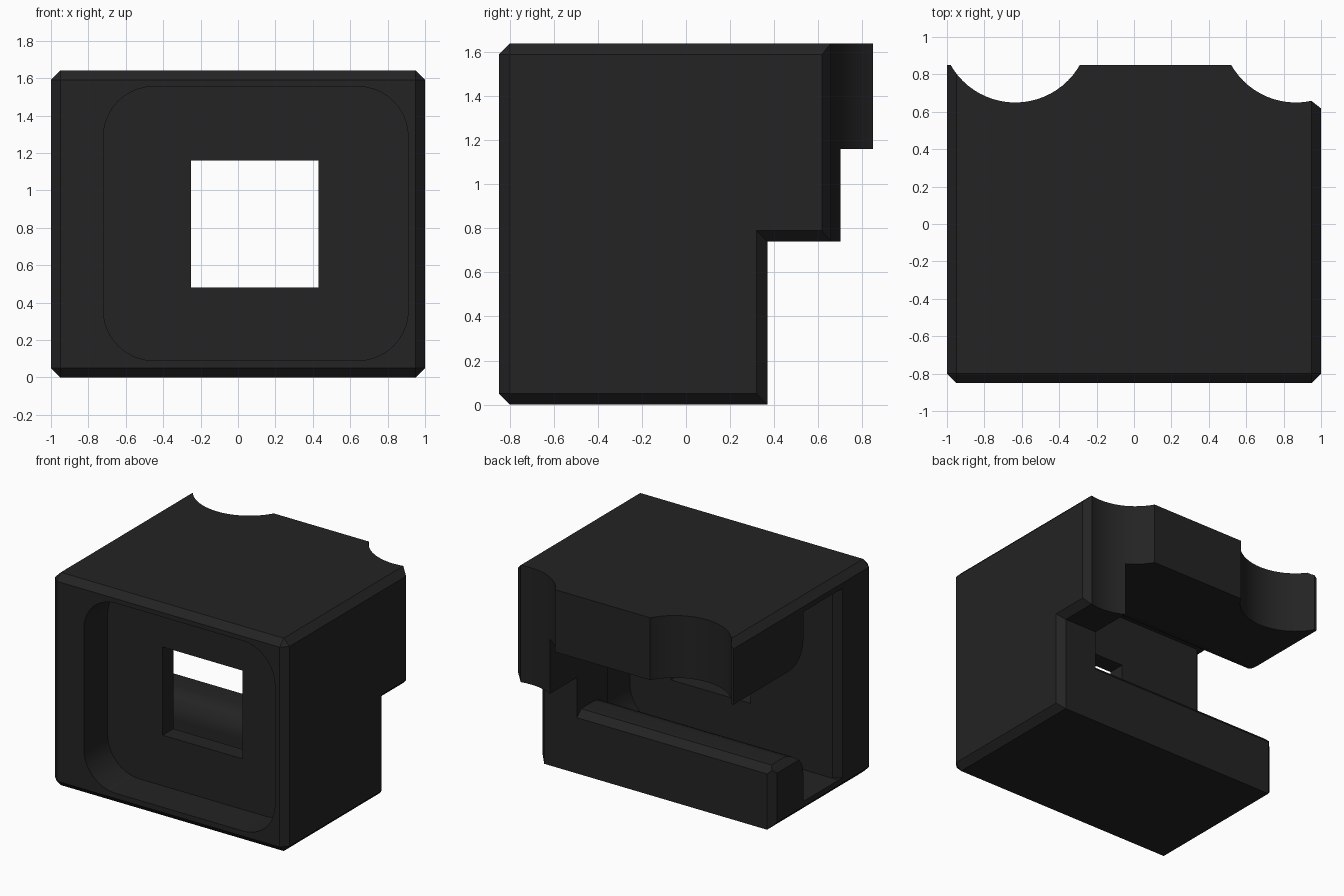
import bpy, bmesh, math
from mathutils import Vector

if "Cube" in bpy.data.objects:
    bpy.data.objects.remove(bpy.data.objects["Cube"])

mat = bpy.data.materials.new("charcoal plastic")
mat.diffuse_color = (0.017, 0.017, 0.017, 1)
mat.use_nodes = True
mat.node_tree.nodes["Principled BSDF"].inputs["Base Color"].default_value = mat.diffuse_color


def prism(name, axis, pts, a, b):
    """Extrude a 2D outline along an axis: x uses (y, z), y uses (x, z), z uses (x, y)."""
    place = {"x": lambda p, t: (t, p[0], p[1]),
             "y": lambda p, t: (p[0], t, p[1]),
             "z": lambda p, t: (p[0], p[1], t)}[axis]
    bm = bmesh.new()
    lo = [bm.verts.new(place(p, a)) for p in pts]
    hi = [bm.verts.new(place(p, b)) for p in pts]
    n = len(pts)
    bm.faces.new(lo)
    bm.faces.new(hi)
    for i in range(n):
        j = (i + 1) % n
        bm.faces.new((lo[i], lo[j], hi[j], hi[i]))
    bmesh.ops.recalc_face_normals(bm, faces=bm.faces)
    me = bpy.data.meshes.new(name)
    bm.to_mesh(me)
    bm.free()
    ob = bpy.data.objects.new(name, me)
    bpy.context.collection.objects.link(ob)
    return ob


def arc(cx, cy, r, a0, a1, n=10):
    return [(cx + r * math.cos(math.radians(a0 + (a1 - a0) * i / n)),
             cy + r * math.sin(math.radians(a0 + (a1 - a0) * i / n))) for i in range(n + 1)]


def rounded(x0, x1, z0, z1, r):
    return (arc(x1 - r, z1 - r, r, 0, 90) + arc(x0 + r, z1 - r, r, 90, 180)
            + arc(x0 + r, z0 + r, r, 180, 270) + arc(x1 - r, z0 + r, r, 270, 360))


def rect(x0, x1, z0, z1):
    return [(x0, z0), (x1, z0), (x1, z1), (x0, z1)]


# Stepped housing body
body = prism("housing", "x", [(-.85, 0), (.37, 0), (.37, .74), (.85, .74),
                              (.85, 1.64), (-.85, 1.64)], -1, 1)
bm = bmesh.new()
bm.from_mesh(body.data)


def chamfered(e):
    u, v = (w.co for w in e.verts)
    if min(u.y, v.y) > .8:
        return False
    on_front = u.y < -.84 and v.y < -.84
    on_side = abs(u.x - v.x) < .01
    return on_front or on_side


bmesh.ops.bevel(bm, geom=[e for e in bm.edges if chamfered(e)], offset=.05,
                offset_type="OFFSET", segments=1, affect="EDGES")
bm.to_mesh(body.data)
bm.free()

W, S0, S1, R = .67, .48, 1.16, .17
# Flared mouth joining the rear pocket to the slot
flare = ([(-.1, S0 - R)] + arc(R, S0 - R, R, 180, 90, 6)
         + arc(R, S1 + R, R, 270, 180, 6) + [(-.1, S1 + R)])
# Rear pocket: rounded on the right, open on the left
pocket = ([(-1.2, .09)] + arc(.78 - .27, .36, .27, 270, 360)
          + arc(.78 - .27, 1.28, .27, 0, 90) + [(-1.2, 1.55)])

cutters = [
    prism("front_recess_cut", "y", rounded(-.72, .91, .09, 1.555, .27), -1, -.56),
    prism("window_cut", "y", rect(-.25, .43, S0, S1), -.7, -.3),
    prism("pocket_cut", "y", pocket, -.43, 0),
    prism("flare_cut", "x", flare, -1.2, W),
    prism("slot_cut", "y", rect(-1.2, W, S0, S1), -.05, 1.2),
    prism("left_scallop_cut", "z", arc(-.635, 1.047, .3975, 0, 348.75, 31 * 2), .3, 2),
    prism("right_scallop_cut", "z", arc(.865, 1.047, .3975, 0, 348.75, 31 * 2), .3, 2),
    # Small chamfers on the opening edges
    prism("column_corner_cut", "z", [(.94, .665), (1.01, .61), (1.2, .61), (1.2, 1), (.94, 1)], .5, 2),
    prism("ledge_back_cut", "x", [(.32, S0), (.37, .43), (.5, .43), (.5, .6), (.32, .6)], -1.2, W),
    prism("ledge_left_cut", "y", [(-.95, S0), (-1, .43), (-1.2, .43), (-1.2, .6), (-.95, .6)], -.04, .6),
    prism("pocket_left_cut", "z", [(-.95, -.43), (-1, -.48), (-1.2, -.48), (-1.2, -.3), (-.95, -.3)],
          .091, 1.549),
]
for c in cutters:
    c.hide_render = True
    m = body.modifiers.new(c.name, "BOOLEAN")
    m.operation = "DIFFERENCE"
    m.solver = "EXACT"
    m.object = c

# Bake the cuts, then clear the helpers
bpy.context.view_layer.update()
dg = bpy.context.evaluated_depsgraph_get()
mesh = bpy.data.meshes.new_from_object(body.evaluated_get(dg))
body.modifiers.clear()
body.data = mesh
for c in cutters:
    bpy.data.objects.remove(c)
mesh.materials.clear()
mesh.materials.append(mat)

bpy.ops.object.select_all(action="DESELECT")
body.select_set(True)
bpy.context.view_layer.objects.active = body
bpy.ops.object.shade_smooth_by_angle(angle=math.radians(25))
